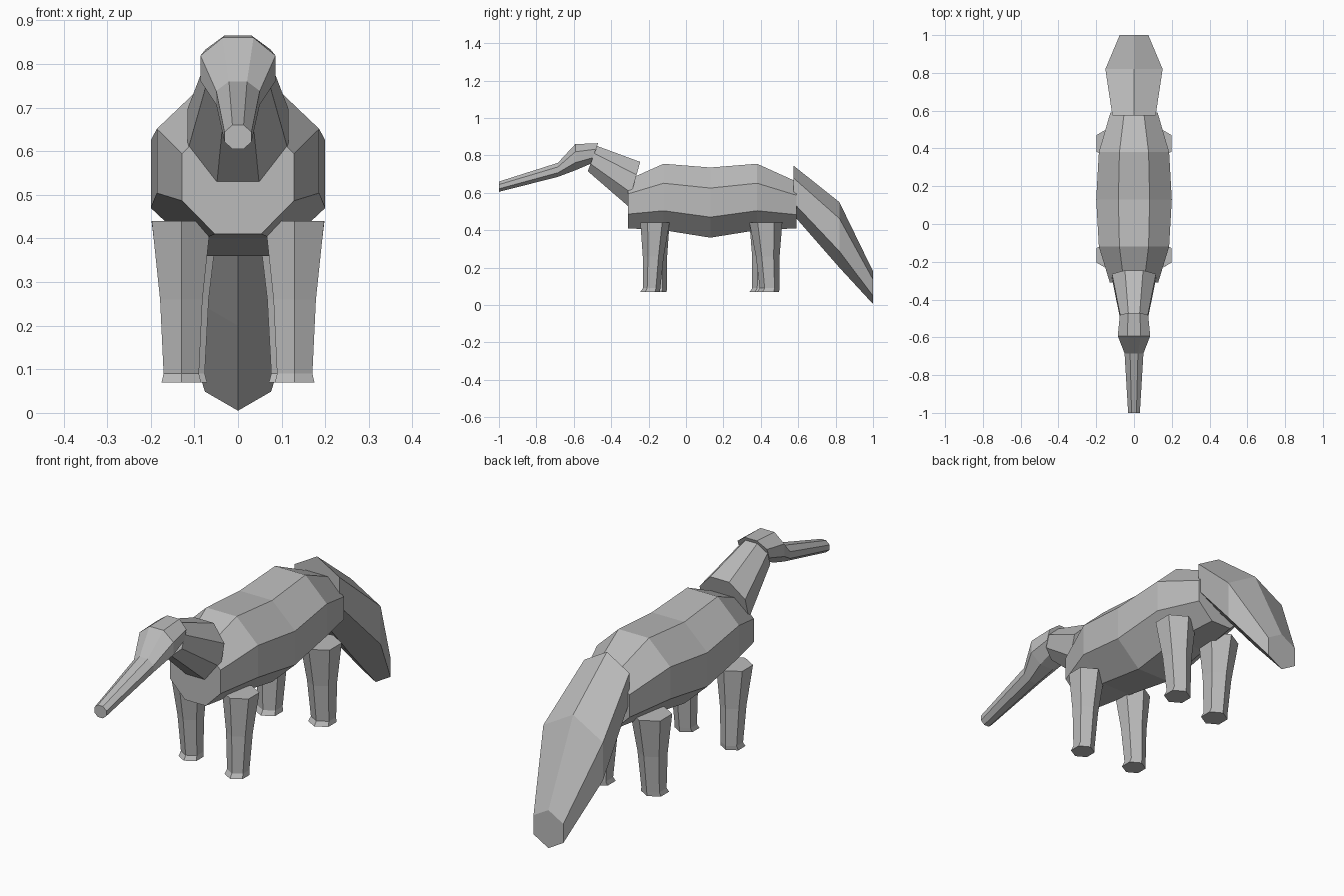
import bpy
import bmesh
from math import cos, sin, pi

cube = bpy.data.objects.get("Cube")
if cube:
    bpy.data.objects.remove(cube)

grey = bpy.data.materials.new("warm_grey")
COLOUR = (0.5, 0.5, 0.5, 1)
grey.use_nodes = True
grey.diffuse_color = COLOUR
grey.node_tree.nodes["Principled BSDF"].inputs["Base Color"].default_value = COLOUR


def unit_ring(sides, flat):
    """Polygon with flat sides (half width 1) or points towards the second axis."""
    start = pi / sides if flat else pi / 2
    size = 1 / cos(pi / sides) if flat else 1
    return [(size * cos(start + 2 * pi * i / sides), size * sin(start + 2 * pi * i / sides))
            for i in range(sides)]


def loft(name, rings):
    """Closed flat-shaded skin through equal-sized rings of points."""
    bm = bmesh.new()
    loops = [[bm.verts.new(p) for p in ring] for ring in rings]
    n = len(loops[0])
    for a, b in zip(loops, loops[1:]):
        for i in range(n):
            j = (i + 1) % n
            bm.faces.new((a[i], a[j], b[j], b[i]))
    bm.faces.new(loops[0])
    bm.faces.new(loops[-1])
    bmesh.ops.recalc_face_normals(bm, faces=bm.faces)
    mesh = bpy.data.meshes.new(name)
    bm.to_mesh(mesh)
    bm.free()
    mesh.materials.append(grey)
    obj = bpy.data.objects.new(name, mesh)
    bpy.context.collection.objects.link(obj)
    return obj


def upright(y, bottom, top, half_x, lean=0, sides=8, flat=True):
    """Cross-section across the length of the animal; lean tips its top back."""
    mid, half = (top + bottom) / 2, (top - bottom) / 2
    return [(half_x * u, y + lean * v, mid + half * v) for u, v in unit_ring(sides, flat)]


# Barrel body, with a sagging middle
loft("body", [upright(*s) for s in (
    (-0.31, 0.41, 0.67, 0.128), (-0.12, 0.40, 0.755, 0.186), (0.13, 0.36, 0.735, 0.2),
    (0.38, 0.40, 0.755, 0.186), (0.59, 0.41, 0.66, 0.125))])

# Neck, both ends leaning back
loft("neck", [upright(-0.278, 0.53, 0.765, 0.116, 0.033),
              upright(-0.5, 0.715, 0.85, 0.072, 0.025)])

# Head running into the long snout
loft("head_and_snout", [upright(*s) for s in (
    (-0.49, 0.755, 0.865, 0.075, 0.02), (-0.592, 0.72, 0.86, 0.086),
    (-0.685, 0.685, 0.76, 0.05), (-1.0, 0.605, 0.66, 0.031))])

# Drooping hexagonal tail
loft("tail", [upright(y, low, high, (high - low) / 2, 0, 6, False) for y, low, high in (
    (0.575, 0.48, 0.745), (0.82, 0.2, 0.55), (1.0, 0.005, 0.18))])


def leg(name, x, y, radius, swing):
    """Tapered hexagonal leg swung from the hip, with a flared foot."""
    rings = []
    for z, scale, step, forward in ((0.44, 1, 0, 0), (0.26, 0.72, 0.5, 0),
                                    (0.09, 0.6, 1, 0), (0.07, 0.67, 1, 0.008)):
        rings.append([(x + radius * scale * u, y + swing * step - forward + radius * scale * v, z)
                      for u, v in unit_ring(6, False)])
    loft(name, rings)


# Walking pose: diagonal legs swing together
for side, sign in (("left", 1), ("right", -1)):
    leg("front_leg_" + side, sign * 0.13, -0.166, 0.078, -0.018 * sign)
    leg("rear_leg_" + side, sign * 0.122, 0.427, 0.088, 0.02 * sign)
